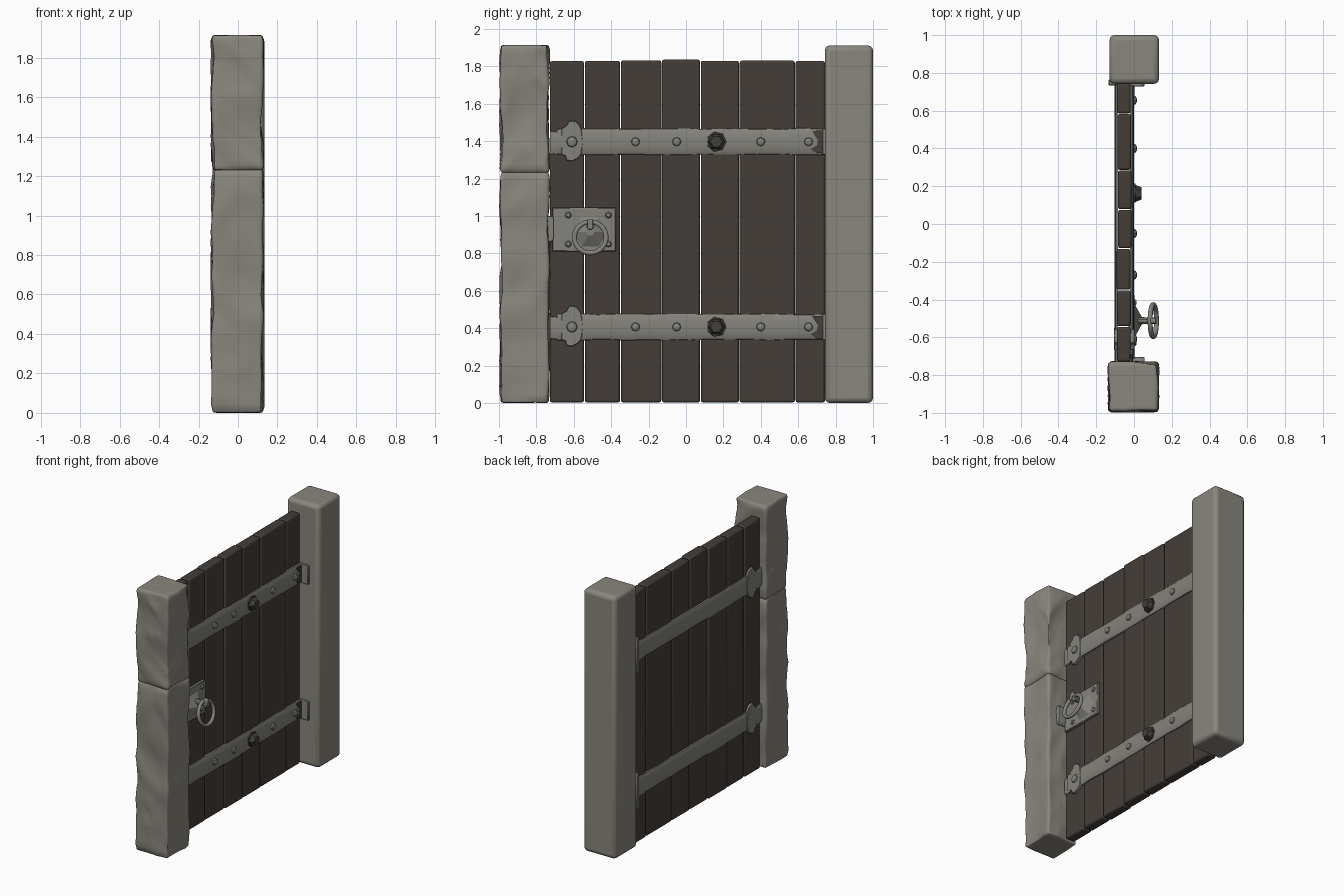
import bpy, bmesh, math, random
from mathutils import Vector, Matrix, noise

if "Cube" in bpy.data.objects:
    bpy.data.objects.remove(bpy.data.objects["Cube"])

random.seed(4)


def material(name, col):
    m = bpy.data.materials.new(name)
    m.diffuse_color = (*col, 1)
    m.use_nodes = True
    m.node_tree.nodes["Principled BSDF"].inputs["Base Color"].default_value = m.diffuse_color
    return m


STONE = material("grey stone", (0.25, 0.24, 0.205))
WOOD = material("dark wood", (0.058, 0.048, 0.040))
IRON = material("worn iron", (0.23, 0.225, 0.20))
DARK = material("dark iron", (0.055, 0.050, 0.045))


def finish(bm, name, mat, angle=35, bevel=0, segments=2):
    bmesh.ops.recalc_face_normals(bm, faces=bm.faces)
    me = bpy.data.meshes.new(name)
    bm.to_mesh(me)
    bm.free()
    me.materials.append(mat)
    ob = bpy.data.objects.new(name, me)
    bpy.context.collection.objects.link(ob)
    if bevel:
        b = ob.modifiers.new("bevel", "BEVEL")
        b.width, b.segments = bevel, segments
    bpy.ops.object.select_all(action='DESELECT')
    ob.select_set(True)
    bpy.context.view_layer.objects.active = ob
    bpy.ops.object.shade_smooth_by_angle(angle=math.radians(angle))
    return ob


def box_bm(lo, hi):
    bm = bmesh.new()
    bmesh.ops.create_cube(bm, size=1)
    lo, hi = Vector(lo), Vector(hi)
    for v in bm.verts:
        v.co = Vector([(lo[i] + hi[i]) / 2 + v.co[i] * (hi[i] - lo[i]) for i in range(3)])
    return bm


def box(name, lo, hi, mat, bevel=0, segments=2, angle=35):
    return finish(box_bm(lo, hi), name, mat, angle, bevel, segments)


def prism(name, pts, x0, x1, mat, bevel=0.003):
    """Polygon in (y, z) extruded along x."""
    bm = bmesh.new()
    f = bm.faces.new([bm.verts.new((x0, y, z)) for y, z in pts])
    r = bmesh.ops.extrude_face_region(bm, geom=[f])
    for v in r["geom"]:
        if isinstance(v, bmesh.types.BMVert):
            v.co.x = x1
    return finish(bm, name, mat, 30, bevel, 1)


def stud(name, y, z, x0, x1, r0, r1, sides, mat):
    """Tapered stud pointing along +x."""
    bm = bmesh.new()
    bmesh.ops.create_cone(bm, cap_ends=True, segments=sides, radius1=r0, radius2=r1, depth=x1 - x0)
    m = Matrix.Translation(((x0 + x1) / 2, y, z)) @ Matrix.Rotation(math.pi / 2, 4, 'Y')
    bmesh.ops.transform(bm, matrix=m, verts=bm.verts)
    return finish(bm, name, mat, 30)


def rough_stone(name, lo, hi, r=0.025):
    """Rounded block with chiselled, inward dents."""
    bm = box_bm(lo, hi)
    bmesh.ops.subdivide_edges(bm, edges=bm.edges, cuts=26, use_grid_fill=True)
    mid = (Vector(lo) + Vector(hi)) / 2
    for v in bm.verts:
        q = Vector([min(max(v.co[i], lo[i] + r), hi[i] - r) for i in range(3)])
        d = (v.co - q).normalized()
        p = q + d * r
        s = Vector((p.x * 3.2, p.y * 3.2, p.z * 3.6 + p.x * 2))
        dent = 0.034 * abs(noise.noise(s)) + 0.010 * abs(noise.noise(s * 2.3))
        v.co = p - Vector((d.x, d.y, d.z * 0.2)) * dent
    return finish(bm, name, STONE, 60)


def strap(name, y0, y1, z, half, x_in, x_out, mat):
    """Iron strap with a shallow rounded section, running along y."""
    prof = [(-1, 0), (-0.96, 0.5), (-0.75, 0.82), (-0.3, 1), (0.3, 1), (0.75, 0.82), (0.96, 0.5), (1, 0)]
    bm = bmesh.new()
    n, rings = 20, []
    for k in range(n + 1):
        y = y0 + (y1 - y0) * k / n
        w = half + random.uniform(-0.003, 0.003)
        rings.append([bm.verts.new((x_in + (x_out - x_in) * b, y, z + a * w)) for a, b in prof])
    for a, b in zip(rings, rings[1:]):
        for i in range(len(prof)):
            j = (i + 1) % len(prof)
            bm.faces.new((a[i], a[j], b[j], b[i]))
    bm.faces.new(rings[0])
    bm.faces.new(rings[-1])
    return finish(bm, name, mat, 40)


# Stone posts: a rough stacked one and a smooth one
rough_stone("rough_post_lower", (-0.14, -1.0, 0.0), (0.135, -0.725, 1.235))
rough_stone("rough_post_upper", (-0.14, -1.0, 1.228), (0.135, -0.725, 1.915))
box("smooth_post", (-0.13, 0.742, 0.0), (0.133, 1.0, 1.912), STONE, 0.028, 3, 60)

# Door planks
edges = [-0.73, -0.543, -0.35, -0.13, 0.077, 0.285, 0.584, 0.745]
for i, (a, b) in enumerate(zip(edges, edges[1:])):
    dx = random.uniform(-0.004, 0.004)
    box(f"plank_{i + 1}", (-0.088 + dx, a + 0.002, 0.003),
        (-0.016 + dx, b - 0.002, 1.832 + random.uniform(-0.005, 0.007)), WOOD, 0.011, 2)

# Jagged flare near the latch end of each strap, as (y, z) offsets
flare = [(-0.055, -0.07), (-0.035, -0.075), (-0.03, -0.1), (0.0, -0.105), (0.03, -0.09), (0.05, -0.068),
         (0.06, 0.0), (0.05, 0.07), (0.04, 0.09), (0.02, 0.11), (-0.015, 0.112), (-0.03, 0.085), (-0.055, 0.072)]
# Jagged dark patch at the hinge end
jag = [(0.70, -0.062), (0.745, -0.06), (0.745, 0.06), (0.675, 0.058), (0.69, 0.03),
       (0.705, 0.01), (0.70, -0.02), (0.665, -0.04)]

for tag, z in (("upper", 1.397), ("lower", 0.407)):
    # Straps on both faces of the door
    strap(f"{tag}_front_strap", -0.69, 0.735, z, 0.07, -0.02, 0.001, IRON)
    strap(f"{tag}_strap_end", -0.728, -0.685, z - 0.006, 0.062, -0.02, -0.006, IRON)
    strap(f"{tag}_back_strap", -0.728, 0.742, z, 0.07, -0.085, -0.104, IRON)
    pts = [(-0.61 + a, z + b) for a, b in flare]
    prism(f"{tag}_front_flare", pts, -0.02, 0.002, IRON)
    prism(f"{tag}_back_flare", pts, -0.106, -0.085, IRON)
    prism(f"{tag}_rust_patch", [(a, z + b) for a, b in jag], -0.01, 0.0025, DARK, 0)
    # Hinge plates against the smooth post
    box(f"{tag}_hinge_plate", (-0.02, 0.728, z - 0.07), (0.055, 0.75, z + 0.07), IRON, 0.004, 1)
    box(f"{tag}_back_hinge_plate", (-0.136, 0.732, z - 0.13), (-0.085, 0.765, z + 0.13), IRON, 0.006, 1)
    # Bolts
    for k, y in enumerate((-0.61, -0.27, -0.05, 0.40, 0.655)):
        r = 0.032 if k == 0 else 0.025
        stud(f"{tag}_bolt_{k + 1}", y, z, -0.002, 0.011, r, r * 0.8, 8, IRON)
        stud(f"{tag}_bolt_cap_{k + 1}", y, z, 0.010, 0.015, r * 0.8, r * 0.35, 8, IRON)
    stud(f"{tag}_large_nut_washer", 0.162, z, -0.002, 0.008, 0.054, 0.052, 7, DARK)
    stud(f"{tag}_large_nut", 0.162, z, 0.006, 0.04, 0.046, 0.032, 6, DARK)

# Latch plate with its corner rivets
box("latch_plate", (-0.03, -0.715, 0.81), (0.002, -0.375, 1.045), IRON, 0.004, 1)
for k, (y, z) in enumerate([(-0.63, 1.005), (-0.415, 1.005), (-0.63, 0.85), (-0.415, 0.85)]):
    stud(f"latch_rivet_{k + 1}", y, z, 0.0, 0.012, 0.019, 0.011, 8, IRON)

# Strike plate on the rough post
prism("strike_plate", [(-0.75, 0.86), (-0.72, 0.86), (-0.705, 0.88), (-0.705, 0.99), (-0.72, 1.0), (-0.75, 1.0)],
      -0.02, 0.055, IRON)

# Handle boss, stem and ring
stud("handle_boss", -0.512, 0.915, 0.0, 0.04, 0.095, 0.022, 6, IRON)
stud("handle_stem", -0.512, 0.945, 0.01, 0.118, 0.02, 0.016, 10, IRON)
box("handle_loop", (0.085, -0.527, 0.925), (0.117, -0.497, 0.985), IRON, 0.008, 2)
bpy.ops.mesh.primitive_torus_add(major_segments=32, minor_segments=10, major_radius=0.085, minor_radius=0.013,
                                 location=(0.102, -0.512, 0.885), rotation=(0, math.pi / 2 - 0.2, 0))
ring = bpy.context.object
ring.name = "handle_ring"
ring.data.materials.append(IRON)
bpy.ops.object.shade_smooth()
